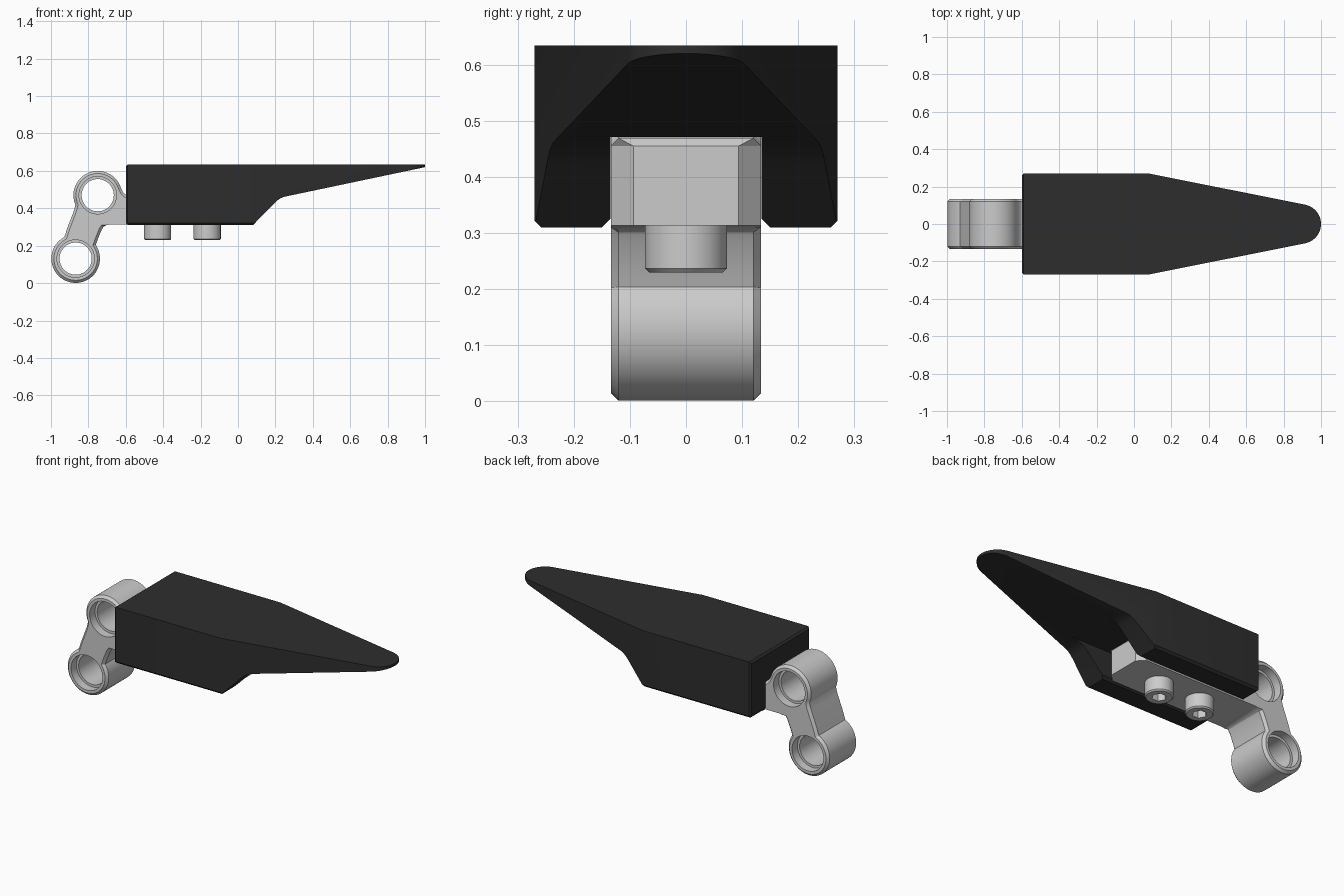
import bpy, bmesh, math

if "Cube" in bpy.data.objects:
    bpy.data.objects.remove(bpy.data.objects["Cube"])


def arc(cx, cy, r, a0, a1, n):
    return [(cx + r * math.cos(math.radians(a0 + (a1 - a0) * i / n)),
             cy + r * math.sin(math.radians(a0 + (a1 - a0) * i / n))) for i in range(n + 1)]


def prism(name, pts, lo, hi, axis, weight=None):
    """Extrude a 2D profile along an axis; weight(edge) gives optional bevel weights."""
    place = {'x': lambda a, b, t: (t, a, b),
             'y': lambda a, b, t: (a, t, b),
             'z': lambda a, b, t: (a, b, t)}[axis]
    bm = bmesh.new()
    caps = [[bm.verts.new(place(a, b, t)) for a, b in pts] for t in (lo, hi)]
    bm.faces.new(caps[0])
    bm.faces.new(caps[1])
    n = len(pts)
    for i in range(n):
        j = (i + 1) % n
        bm.faces.new((caps[0][i], caps[0][j], caps[1][j], caps[1][i]))
    bmesh.ops.recalc_face_normals(bm, faces=bm.faces)
    if weight:
        layer = bm.edges.layers.float.new("bevel_weight_edge")
        for e in bm.edges:
            e[layer] = weight(e)
    me = bpy.data.meshes.new(name)
    bm.to_mesh(me)
    bm.free()
    ob = bpy.data.objects.new(name, me)
    bpy.context.collection.objects.link(ob)
    return ob


def apply(ob, mod):
    bpy.context.view_layer.objects.active = ob
    bpy.ops.object.modifier_apply(modifier=mod.name)


def boolean(ob, cutter, op='DIFFERENCE'):
    m = ob.modifiers.new("cut", 'BOOLEAN')
    m.object, m.operation, m.solver = cutter, op, 'EXACT'
    apply(ob, m)
    bpy.data.objects.remove(cutter)


def bevel(ob, width):
    m = ob.modifiers.new("edge", 'BEVEL')
    m.width, m.segments, m.limit_method = width, 1, 'WEIGHT'
    m.use_clamp_overlap = False
    apply(ob, m)


def smooth(ob):
    bpy.ops.object.select_all(action='DESELECT')
    ob.select_set(True)
    bpy.context.view_layer.objects.active = ob
    bpy.ops.object.shade_smooth_by_angle(angle=math.radians(25))


# Black pad: side profile, trimmed by the plan outline and the chamfered section
side = [(-0.6, 0.32), (-0.59, 0.31), (0.08, 0.31), (0.195, 0.428), (0.21, 0.442),
        (0.228, 0.454), (0.25, 0.462), (1.01, 0.622), (1.01, 0.634), (-0.59, 0.634), (-0.6, 0.624)]
pad = prism("pad", side, -0.35, 0.35, 'y')
plan = ([(-0.6, -0.26), (-0.59, -0.27), (0.08, -0.27)] + arc(0.895, 0, 0.105, -79, 79, 24)
        + [(0.08, 0.27), (-0.59, 0.27), (-0.6, 0.26)])
boolean(pad, prism("plan_cutter", plan, 0.2, 0.8, 'z'), 'INTERSECT')
section = [(-0.28, 0.7), (-0.28, 0.332), (-0.257, 0.309), (0.257, 0.309), (0.28, 0.332), (0.28, 0.7)]
boolean(pad, prism("section_cutter", section, -0.8, 1.2, 'x'), 'INTERSECT')
# Slot under the pad for the bracket tongue
slot = [(-0.155, 0.29), (-0.155, 0.305), (-0.135, 0.325), (-0.135, 0.471),
        (0.135, 0.471), (0.135, 0.325), (0.155, 0.305), (0.155, 0.29)]
boolean(pad, prism("slot_cutter", slot, -0.7, 0.31, 'x'))
smooth(pad)
black = bpy.data.materials.new("black")
black.diffuse_color = (0.027, 0.027, 0.027, 1)
black.use_nodes = True
black.node_tree.nodes["Principled BSDF"].inputs["Base Color"].default_value = black.diffuse_color
pad.data.materials.clear()
pad.data.materials.append(black)

# Bracket: two eyes, a waist and a tongue in one profile
W, END = 0.134, 0.07
UP, LOW, R = (-0.75, 0.47), (-0.868, 0.131), 0.13
outline = (arc(*UP, R, 17, 203, 36)
           + [(-0.873, 0.402), (-0.880, 0.380), (-0.917, 0.283), (-0.922, 0.265)]
           + arc(*LOW, R, 118, 394, 52)
           + [(-0.756, 0.216), (-0.751, 0.231), (-0.729, 0.285), (-0.719, 0.301),
              (-0.704, 0.31), (-0.685, 0.313), (END, 0.313), (END, 0.469),
              (-0.585, 0.469), (-0.602, 0.474), (-0.616, 0.488)])


def bracket_weight(e):
    a, b = (v.co for v in e.verts)
    at_end = abs(a.x - END) < 1e-4 and abs(b.x - END) < 1e-4
    if at_end and abs(a.z - b.z) > 0.1:
        return 1.0
    if at_end:
        return 0.35 if a.z > 0.4 else 0.0
    if abs(a.y - b.y) > 0.01 or min(a.z, b.z) > 0.31 and max(a.z, b.z) < 0.32:
        return 0.0
    return 0.35


bracket = prism("bracket", outline, -W, W, 'y', bracket_weight)
bevel(bracket, 0.04)
for cx, cz in (UP, LOW):
    boolean(bracket, prism("bore_cutter", arc(cx, cz, 0.086, 0, 352.5, 47), -0.3, 0.3, 'y'))
    for s in (-1, 1):
        lo, hi = sorted((s * 0.085, s * 0.3))
        boolean(bracket, prism("counterbore_cutter", arc(cx, cz, 0.1, 0, 352.5, 47), lo, hi, 'y'))
smooth(bracket)

# Socket-head screws under the tongue
for i, x in enumerate((-0.43, -0.165)):
    screw = prism(f"screw_{i + 1}", arc(x, 0, 0.073, 0, 352.5, 47), 0.23, 0.33, 'z',
                  lambda e: float(all(v.co.z < 0.24 for v in e.verts)))
    bevel(screw, 0.007)
    boolean(screw, prism("hex_cutter", arc(x, 0, 0.038, 0, 300, 5), 0.2, 0.275, 'z'))
    smooth(screw)
